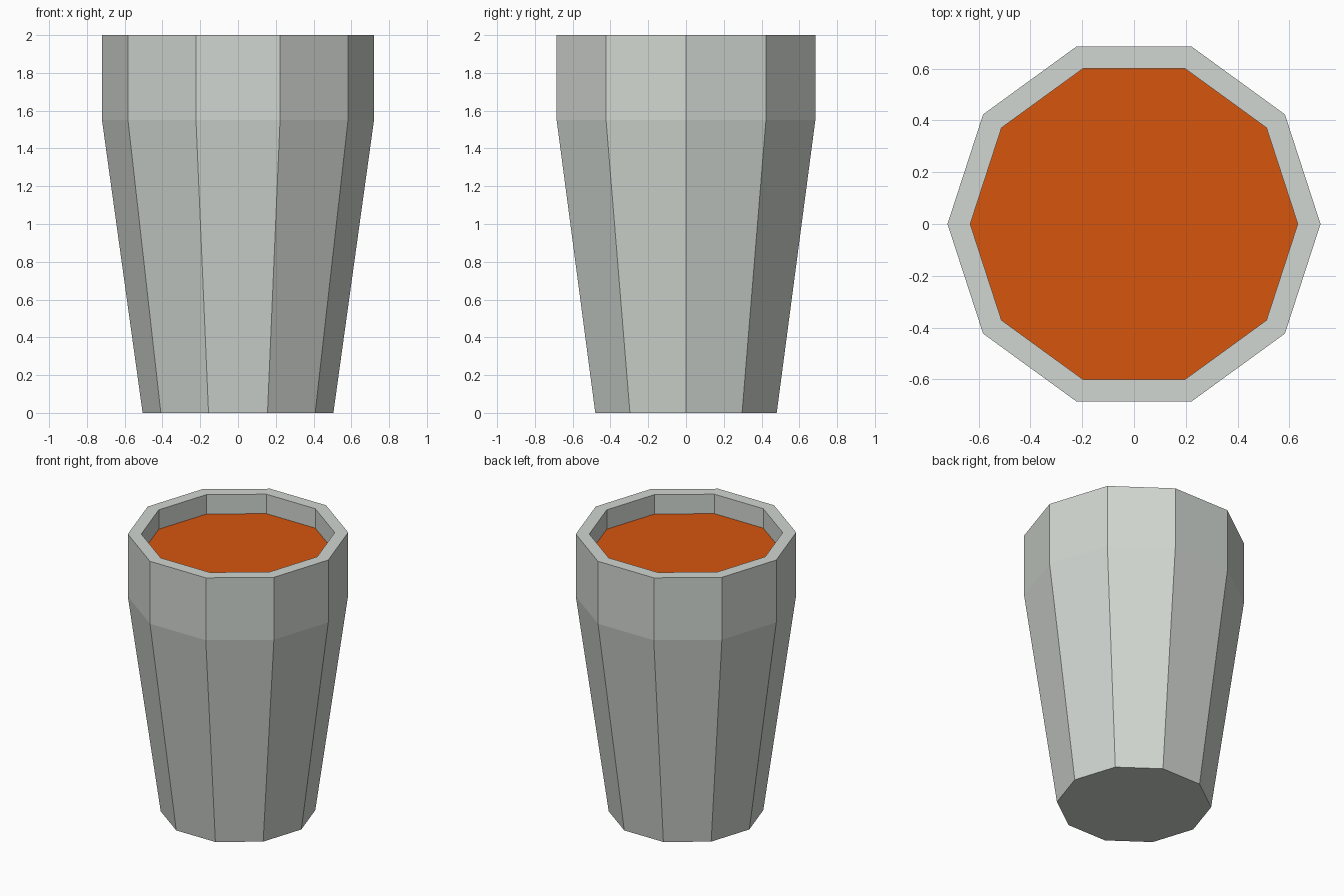
import bpy, bmesh, math

if "Cube" in bpy.data.objects:
    bpy.data.objects.remove(bpy.data.objects["Cube"])

SIDES = 10


def material(name, color):
    m = bpy.data.materials.new(name)
    m.diffuse_color = (*color, 1)
    m.use_nodes = True
    m.node_tree.nodes["Principled BSDF"].inputs["Base Color"].default_value = m.diffuse_color
    return m


def lathe(name, profile, mat, cap_start=False, cap_end=False):
    """Join decagon rings of (radius, height) into one flat-faced object."""
    bm = bmesh.new()
    rings = []
    for r, z in profile:
        rings.append([bm.verts.new((r * math.cos(2 * math.pi * i / SIDES),
                                    r * math.sin(2 * math.pi * i / SIDES), z))
                      for i in range(SIDES)])
    for a, b in zip(rings, rings[1:]):
        for i in range(SIDES):
            j = (i + 1) % SIDES
            bm.faces.new((a[i], a[j], b[j], b[i]))
    if cap_start:
        bm.faces.new(rings[0][::-1])
    if cap_end:
        bm.faces.new(rings[-1])
    me = bpy.data.meshes.new(name)
    bm.to_mesh(me)
    bm.free()
    me.materials.append(mat)
    ob = bpy.data.objects.new(name, me)
    bpy.context.collection.objects.link(ob)
    return ob


glass_grey = material("pale grey", (0.64, 0.675, 0.635))
drink_orange = material("drink orange", (0.67, 0.09, 0.004))

# Cup: base, tapered wall, straight band, rim, inner wall down to the drink
lathe("cup", [(0.505, 0), (0.72, 1.55), (0.72, 2.0), (0.632, 2.0), (0.632, 1.86)],
      glass_grey, cap_start=True)

# Drink surface filling the cup
lathe("drink", [(0.632, 1.86)], drink_orange, cap_end=True)
